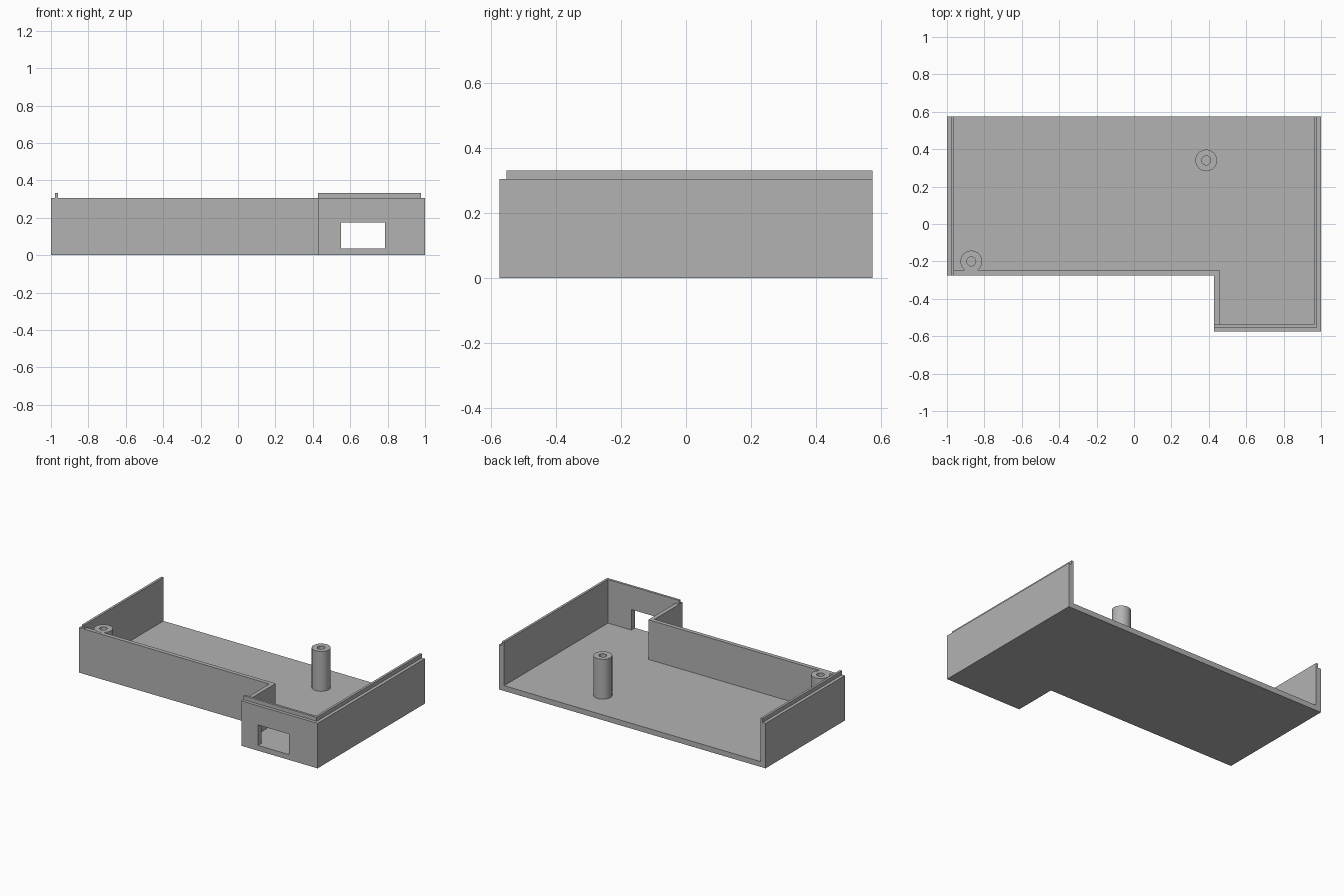
import bpy, bmesh, math
from mathutils import Vector

if "Cube" in bpy.data.objects:
    bpy.data.objects.remove(bpy.data.objects["Cube"], do_unlink=True)

GREY = (0.45, 0.45, 0.45, 1)
grey = bpy.data.materials.new("plain grey")
grey.use_nodes = True
grey.diffuse_color = GREY
grey.node_tree.nodes["Principled BSDF"].inputs["Base Color"].default_value = GREY

# Main dimensions
W, D = 1.0, 0.575            # half width, half depth
WALL, THIN = 0.038, 0.028    # thick and thin walls
FLOOR, RIM, LIP = 0.036, 0.305, 0.332
STEP_X, STEP_Y = 0.428, -0.275
SET = 0.022                  # lip set back from the outer face


def finish(name, bm):
    bmesh.ops.recalc_face_normals(bm, faces=bm.faces[:])
    mesh = bpy.data.meshes.new(name)
    bm.to_mesh(mesh)
    bm.free()
    obj = bpy.data.objects.new(name, mesh)
    bpy.context.collection.objects.link(obj)
    mesh.materials.append(grey)
    return obj


def prism(name, outline, z0, z1):
    """Extrude a plan outline from z0 to z1."""
    bm = bmesh.new()
    face = bm.faces.new([bm.verts.new((x, y, z0)) for x, y in outline])
    top = bmesh.ops.extrude_face_region(bm, geom=[face])["geom"]
    verts = [v for v in top if isinstance(v, bmesh.types.BMVert)]
    bmesh.ops.translate(bm, verts=verts, vec=(0, 0, z1 - z0))
    return finish(name, bm)


def rect(x0, x1, y0, y1):
    return [(x0, y0), (x1, y0), (x1, y1), (x0, y1)]


def ell(x0, x1, y0, y1, step_x, step_y):
    """Plan of the tray: a rectangle with its front left corner removed."""
    return [(x0, step_y), (step_x, step_y), (step_x, y0), (x1, y0), (x1, y1), (x0, y1)]


def cut(obj, cutter):
    cutter.hide_render = True
    mod = obj.modifiers.new("cut", "BOOLEAN")
    mod.operation, mod.solver, mod.object = "DIFFERENCE", "EXACT", cutter
    bpy.context.view_layer.objects.active = obj
    bpy.ops.object.modifier_apply(modifier=mod.name)
    bpy.data.objects.remove(cutter, do_unlink=True)


# Tray, hollowed and left open at the back
tray = prism("tray", ell(-W, W, -D, D, STEP_X, STEP_Y), 0, RIM)
cut(tray, prism("cavity", ell(-W + WALL, W - WALL, -D + WALL, D + 0.2,
                              STEP_X + THIN, STEP_Y + THIN), FLOOR, RIM + 0.2))

# Port opening in the front wall, level with the floor
cut(tray, prism("port_cutter", rect(0.552, 0.786, -D - 0.1, -D + 0.1), FLOOR, 0.175))

# Raised lips along the inner half of the thick walls
prism("left_lip", [(x, y) for x, y in rect(-W + SET, -W + WALL, STEP_Y, D)], RIM, LIP)
prism("front_right_lip", [
    (STEP_X, -D + SET), (W - SET, -D + SET), (W - SET, D),
    (W - WALL, D), (W - WALL, -D + WALL), (STEP_X, -D + WALL)], RIM, LIP)


# Hollow screw posts
def post(name, x, y, outer=0.058, inner=0.024):
    bm = bmesh.new()
    top = RIM + 0.001
    section = [(inner, FLOOR), (outer, FLOOR), (outer, top), (inner, top)]
    verts = [bm.verts.new((r, 0, z)) for r, z in section]
    edges = [bm.edges.new((verts[i], verts[i + 1])) for i in range(3)]
    edges.append(bm.edges.new((verts[3], verts[0])))
    bmesh.ops.spin(bm, geom=verts + edges, cent=(0, 0, 0), axis=(0, 0, 1),
                   angle=math.tau, steps=40)
    bmesh.ops.remove_doubles(bm, verts=bm.verts[:], dist=0.0001)
    bmesh.ops.translate(bm, verts=bm.verts[:], vec=Vector((x, y, 0)))
    obj = finish(name, bm)
    bpy.ops.object.select_all(action="DESELECT")
    obj.select_set(True)
    bpy.context.view_layer.objects.active = obj
    bpy.ops.object.shade_smooth_by_angle(angle=math.radians(30))


post("back_post", 0.386, 0.34)
post("front_post", -0.87, -0.2)
